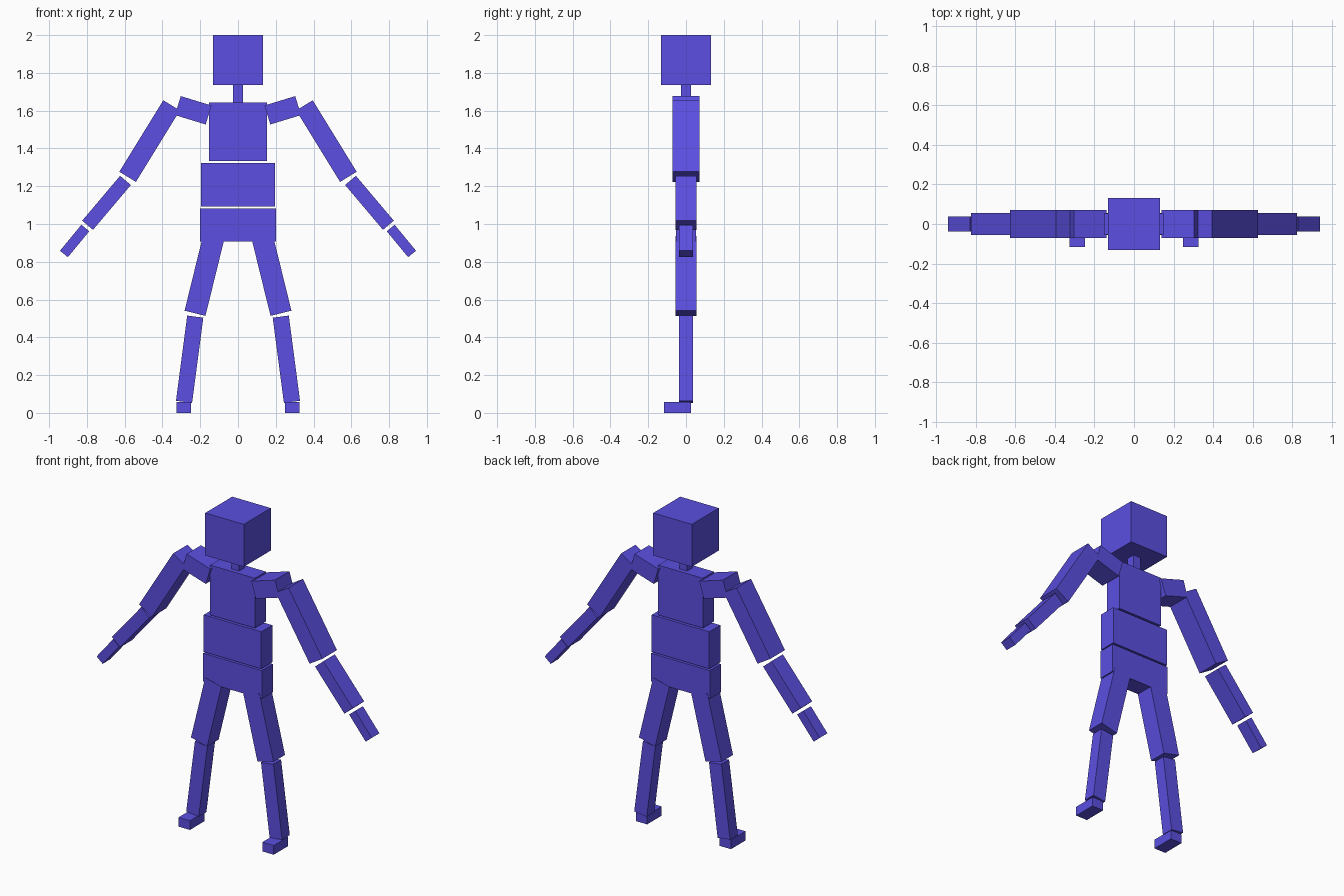
import bpy, math

if "Cube" in bpy.data.objects:
    bpy.data.objects.remove(bpy.data.objects["Cube"])

violet = bpy.data.materials.new("violet_blue")
violet.diffuse_color = (0.106, 0.078, 0.75, 1)
violet.use_nodes = True
violet.node_tree.nodes["Principled BSDF"].inputs["Base Color"].default_value = violet.diffuse_color


def block(name, centre, size, tilt=0.0):
    """Box with its length along local x, tilted in the front plane (degrees, up is positive)."""
    bpy.ops.mesh.primitive_cube_add(size=1, location=centre)
    ob = bpy.context.object
    ob.name = name
    ob.data.name = name
    ob.scale = size
    ob.rotation_euler = (0, -math.radians(tilt), 0)
    ob.data.materials.append(violet)
    return ob


# Trunk, stacked along the centre line: half width, depth, bottom, top
for name, half, depth, low, high in (
    ("head", 0.132, 0.264, 1.737, 2.0),
    ("neck", 0.026, 0.054, 1.642, 1.737),
    ("chest", 0.153, 0.108, 1.333, 1.642),
    ("waist", 0.197, 0.108, 1.093, 1.322),
    ("pelvis", 0.201, 0.108, 0.908, 1.083),
):
    block(name, (0, 0, (low + high) / 2), (2 * half, depth, high - low))

# Limbs, mirrored: centre x and z, length, depth, thickness, tilt
limbs = (
    ("shoulder", 0.237, 1.602, 0.170, 0.142, 0.105, 17),
    ("upper_arm", 0.468, 1.439, 0.444, 0.142, 0.103, -58.4),
    ("forearm", 0.696, 1.112, 0.311, 0.112, 0.075, -49.8),
    ("hand", 0.865, 0.910, 0.178, 0.075, 0.054, -50.5),
    ("thigh", 0.179, 0.725, 0.407, 0.112, 0.114, -76.2),
    ("shin", 0.256, 0.284, 0.455, 0.075, 0.086, -82.5),
)
for side, s in (("left", 1), ("right", -1)):
    for name, x, z, length, depth, thick, tilt in limbs:
        block(f"{side}_{name}", (s * x, 0, z), (length, depth, thick), s * tilt)
    # Foot, with its toe pointing forwards
    block(f"{side}_foot", (s * 0.287, -0.045, 0.0285), (0.078, 0.142, 0.057))
